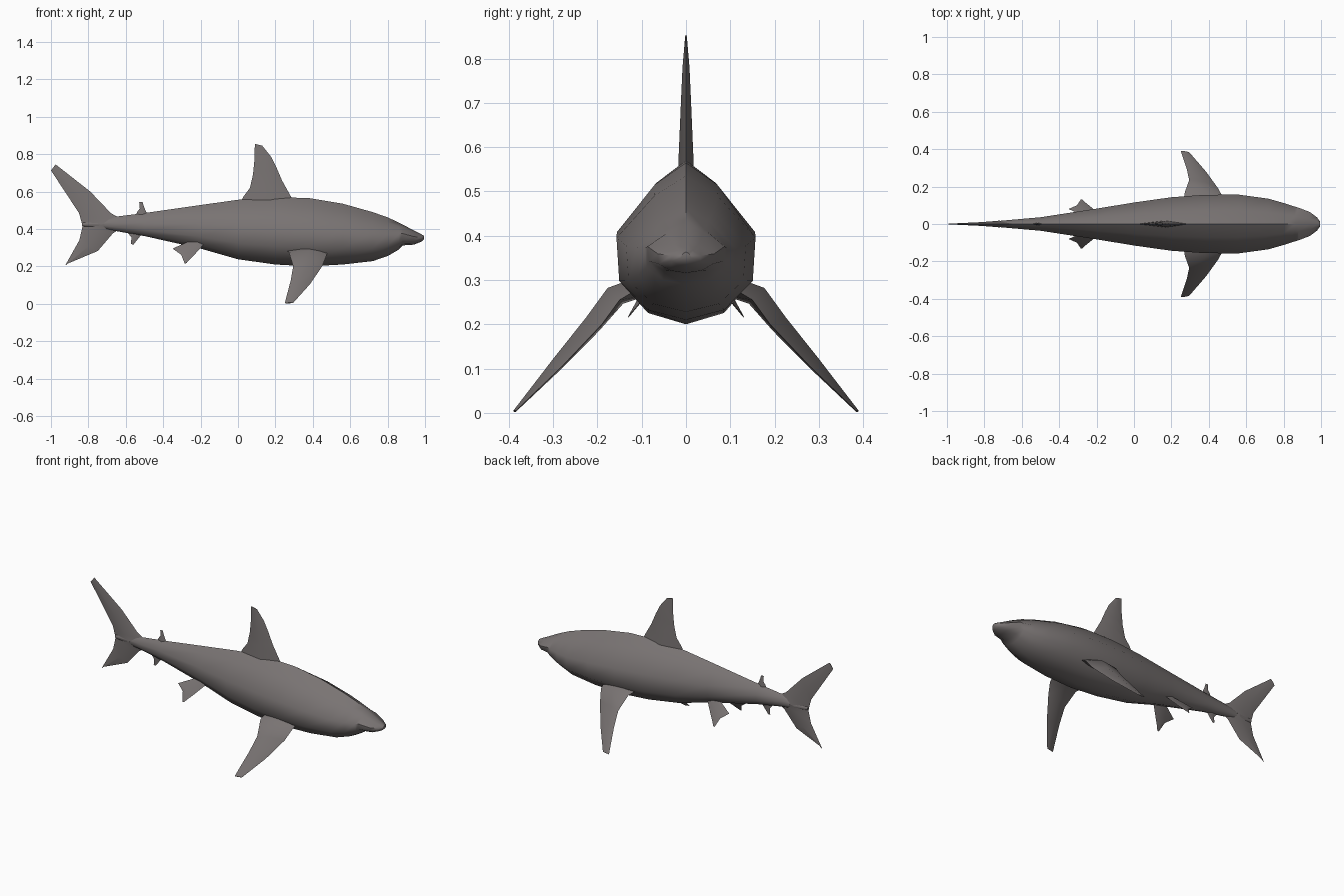
import bpy, bmesh, math
from mathutils import Vector

skin = bpy.data.materials.new("grey brown skin")
skin.diffuse_color = (0.19, 0.172, 0.17, 1)


def loft(name, rings, angle=50, mirror=False):
    """Skin a list of equal-sized closed rings and cap both ends."""
    bm = bmesh.new()
    vs = [[bm.verts.new(p) for p in r] for r in rings]
    n = len(rings[0])
    for a, b in zip(vs, vs[1:]):
        for i in range(n):
            j = (i + 1) % n
            bm.faces.new((a[i], a[j], b[j], b[i]))
    bm.faces.new(vs[0])
    bm.faces.new(vs[-1])
    bmesh.ops.recalc_face_normals(bm, faces=bm.faces)
    me = bpy.data.meshes.new(name)
    bm.to_mesh(me)
    bm.free()
    ob = bpy.data.objects.new(name, me)
    bpy.context.collection.objects.link(ob)
    me.materials.append(skin)
    if mirror:
        m = ob.modifiers.new("mirror", 'MIRROR')
        m.use_axis = (False, True, False)
    bpy.ops.object.select_all(action='DESELECT')
    ob.select_set(True)
    bpy.context.view_layer.objects.active = ob
    bpy.ops.object.shade_smooth_by_angle(angle=math.radians(angle))
    return ob


def fin(name, rows, mirror=False):
    """Fin from rows of (leading point, trailing point, half thickness)."""
    rings = []
    up = None
    for k, (a, b, t) in enumerate(rows):
        a, b = [Vector(p) if len(p) == 3 else Vector((p[0], 0, p[1])) for p in (a, b)]
        if up is None:
            end = rows[-1][0]
            end = Vector(end) if len(end) == 3 else Vector((end[0], 0, end[1]))
            up = (a - b).cross(end - a).normalized()
        mid = a.lerp(b, 0.47)
        rings.append([a, mid + up * t, b, mid - up * t])
    return loft(name, rings, 60, mirror)


# body: x, top, bottom, half width
stations = [
    (-0.83, 0.435, 0.415, 0.007), (-0.66, 0.465, 0.39, 0.022),
    (-0.50, 0.485, 0.362, 0.036), (-0.20, 0.528, 0.295, 0.082),
    (0.00, 0.556, 0.238, 0.115), (0.20, 0.57, 0.21, 0.143),
    (0.38, 0.565, 0.20, 0.156), (0.56, 0.535, 0.21, 0.157),
    (0.72, 0.49, 0.228, 0.135), (0.80, 0.462, 0.255, 0.112),
    (0.86, 0.434, 0.29, 0.093), (0.88, 0.424, 0.312, 0.087),
    (0.94, 0.392, 0.316, 0.064), (0.98, 0.372, 0.332, 0.034),
    (0.995, 0.363, 0.345, 0.012)]
half = [(0, 1), (0.45, 0.865), (1, 0.57), (0.96, 0.27), (0.55, 0.07), (0, 0)]
section = half + [(-y, z) for y, z in half[-2:0:-1]]
loft("body", [[(x, y * w, lo + z * (hi - lo)) for y, z in section]
              for x, hi, lo, w in stations])

# dorsal fins
fin("dorsal_fin", [
    ((0.31, 0.54), (0.01, 0.53), 0.018), ((0.285, 0.57), (0.028, 0.572), 0.017),
    ((0.235, 0.66), (0.064, 0.62), 0.014), ((0.205, 0.73), (0.08, 0.69), 0.011),
    ((0.177, 0.786), (0.088, 0.77), 0.008), ((0.13, 0.845), (0.09, 0.855), 0.002)])
fin("rear_dorsal_fin", [
    ((-0.48, 0.465), (-0.55, 0.46), 0.007), ((-0.495, 0.50), (-0.54, 0.49), 0.006),
    ((-0.505, 0.525), (-0.525, 0.51), 0.004), ((-0.51, 0.543), (-0.528, 0.543), 0.001)])

# anal fin
fin("anal_fin", [
    ((-0.49, 0.385), (-0.57, 0.40), 0.007), ((-0.52, 0.365), (-0.588, 0.378), 0.005),
    ((-0.54, 0.34), (-0.57, 0.355), 0.004), ((-0.56, 0.315), (-0.572, 0.32), 0.001)])

# tail lobes
fin("upper_tail", [
    ((-0.62, 0.45), (-0.83, 0.40), 0.018), ((-0.68, 0.485), (-0.835, 0.43), 0.015),
    ((-0.79, 0.60), (-0.85, 0.485), 0.010), ((-0.975, 0.745), (-1.0, 0.713), 0.002)])
fin("lower_tail", [
    ((-0.62, 0.41), (-0.83, 0.44), 0.018), ((-0.67, 0.375), (-0.832, 0.41), 0.014),
    ((-0.75, 0.282), (-0.848, 0.34), 0.009), ((-0.91, 0.215), (-0.925, 0.203), 0.002)])

# paired fins
fin("pectoral_fins", [
    ((0.48, 0.10, 0.285), (0.26, 0.10, 0.285), 0.026),
    ((0.472, 0.15, 0.255), (0.272, 0.17, 0.275), 0.025),
    ((0.45, 0.19, 0.20), (0.295, 0.235, 0.20), 0.021),
    ((0.385, 0.28, 0.105), (0.282, 0.295, 0.125), 0.015),
    ((0.295, 0.384, 0.005), (0.25, 0.39, 0.003), 0.003)], True)
fin("pelvic_fins", [
    ((-0.18, 0.05, 0.32), (-0.26, 0.04, 0.335), 0.010),
    ((-0.235, 0.095, 0.26), (-0.35, 0.08, 0.295), 0.007),
    ((-0.26, 0.115, 0.235), (-0.305, 0.10, 0.265), 0.005),
    ((-0.275, 0.13, 0.218), (-0.285, 0.13, 0.215), 0.001)], True)
